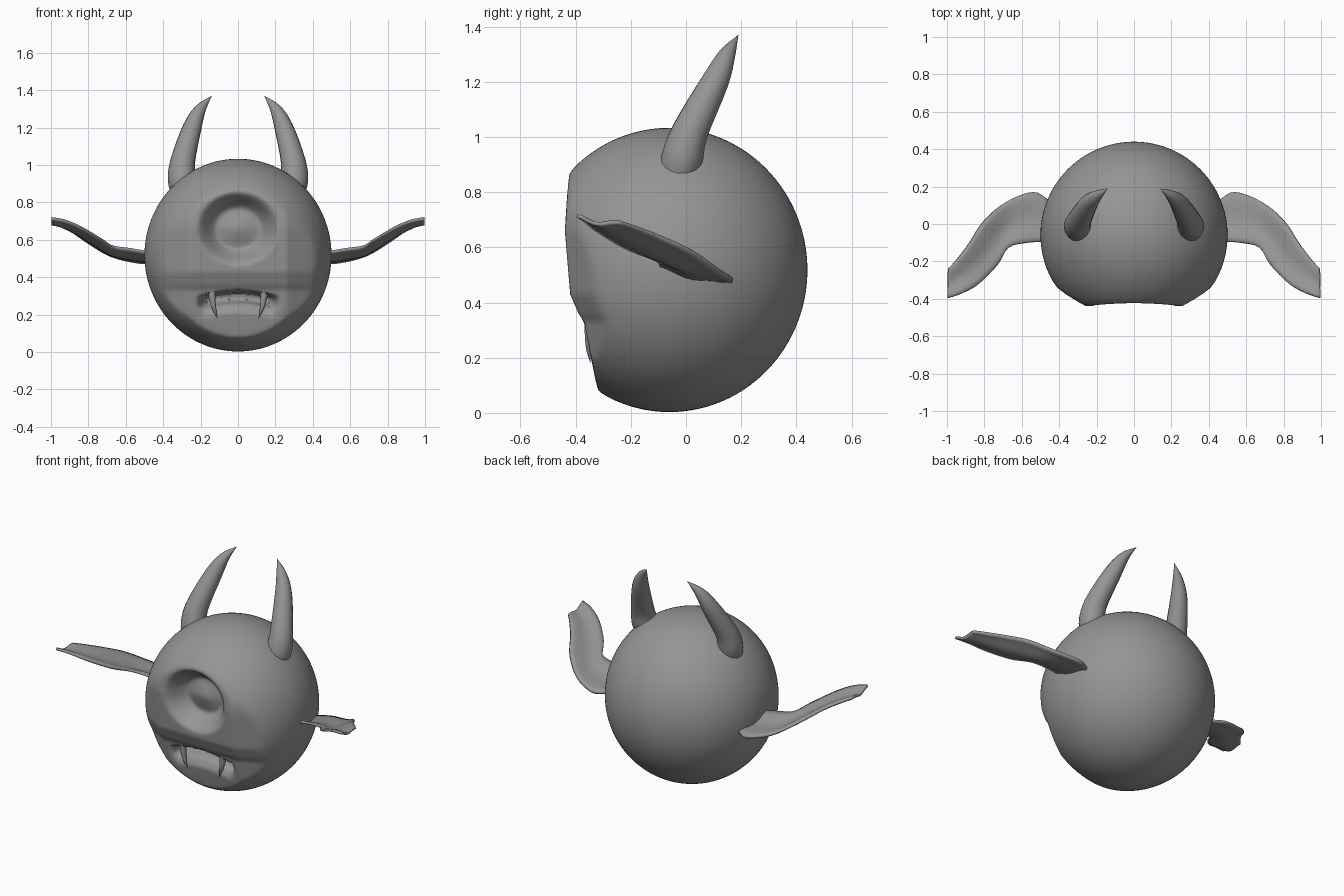
import bpy, bmesh, math
from mathutils import Vector

if "Cube" in bpy.data.objects:
    bpy.data.objects.remove(bpy.data.objects["Cube"])

grey = bpy.data.materials.new("plain grey")
grey.use_nodes = True
colour = (0.3, 0.3, 0.3, 1)
grey.diffuse_color = colour
grey.node_tree.nodes["Principled BSDF"].inputs["Base Color"].default_value = colour


def add_object(name, bm, angle=40):
    bmesh.ops.recalc_face_normals(bm, faces=bm.faces)
    mesh = bpy.data.meshes.new(name)
    bm.to_mesh(mesh)
    bm.free()
    mesh.materials.append(grey)
    ob = bpy.data.objects.new(name, mesh)
    bpy.context.collection.objects.link(ob)
    bpy.ops.object.select_all(action="DESELECT")
    ob.select_set(True)
    bpy.context.view_layer.objects.active = ob
    bpy.ops.object.shade_smooth_by_angle(angle=math.radians(angle))
    return ob


def step(a, b, v):
    t = min(1, max(0, (v - a) / (b - a)))
    return t * t * (3 - 2 * t)


def lerp_table(table, v):
    for (a, fa), (b, fb) in zip(table, table[1:]):
        if v <= b:
            return fa + (fb - fa) * max(0, (v - a) / (b - a))
    return table[-1][1]


def smooth_path(points, steps=4):
    """Catmull-Rom through tuples of any length."""
    pts = [Vector(p) for p in points]
    pts = [2 * pts[0] - pts[1]] + pts + [2 * pts[-1] - pts[-2]]
    out = []
    for a, b, c, d in zip(pts, pts[1:], pts[2:], pts[3:]):
        for i in range(steps):
            t = i / steps
            out.append(0.5 * (2 * b + (c - a) * t + (2 * a - 5 * b + 4 * c - d) * t * t
                              + (3 * b - a - 3 * c + d) * t ** 3))
    return out + [pts[-2]]


def mirrored(ob):
    ob.modifiers.new("Mirror", "MIRROR")
    return ob


def tapered_tube(name, points, sides=16):
    """Each point is x, y, z, radius; the last one is the tip."""
    path = smooth_path(points)
    bm = bmesh.new()
    rings = []
    for i, p in enumerate(path[:-1]):
        along = (path[i + 1] - path[max(i - 1, 0)]).to_3d().normalized()
        u = along.cross(Vector((0, 1, 0))).normalized()
        v = along.cross(u)
        rings.append([bm.verts.new(p.to_3d() + p[3] * (u * math.cos(a) + v * math.sin(a)))
                      for a in (math.tau * k / sides for k in range(sides))])
    for r, s in zip(rings, rings[1:]):
        for k in range(sides):
            bm.faces.new((r[k - 1], r[k], s[k], s[k - 1]))
    tip = bm.verts.new(path[-1].to_3d())
    for k in range(sides):
        bm.faces.new((rings[-1][k - 1], rings[-1][k], tip))
    bm.faces.new(rings[0])
    return mirrored(add_object(name, bm))


# Round body: flattened face, dished eye and recessed mouth
FACE = [(0.0, -0.31), (0.1, -0.325), (0.2, -0.345), (0.33, -0.37), (0.36, -0.39),
        (0.43, -0.42), (0.66, -0.44), (0.86, -0.43), (1.05, -0.42)]


def face_height(x, y, z):
    front = lerp_table(FACE, z) + 0.55 * max(0, abs(x) - 0.26)
    y = 0.5 * (y + front + math.sqrt((y - front) ** 2 + 0.0002))
    # eye: a bowl with a slightly domed floor
    r = math.hypot(x / 1.1, z - 0.66)
    y += 0.11 * (1 - step(0.1, 0.205, r)) - 0.02 * (1 - step(0.0, 0.11, r))
    # mouth: sharp upper lip, deep slot, soft lower lip
    drop = 0.328 - 0.7 * x * x - z
    width = 1 - step(0.16, 0.225, abs(x))
    slot = step(0, 0.015, drop) * (1 - step(0.045, 0.075, drop))
    lip = step(0, 0.015, drop) * (1 - step(0.05, 0.13, drop))
    y += width * (0.09 * slot + 0.04 * lip)
    return y


bm = bmesh.new()
bmesh.ops.create_uvsphere(bm, u_segments=128, v_segments=128, radius=1)
for v in bm.verts:
    x, y, z = v.co
    v.co = (0.5 * x, 0.5 * -z - 0.06, 0.515 * y + 0.518)
    if v.co.y < -0.15:
        v.co.y = face_height(*v.co)
add_object("body", bm, 60)

# Curved horns and fangs
tapered_tube("horns", [(0.285, -0.035, 0.84, 0.065), (0.3, -0.015, 0.92, 0.075),
                       (0.295, 0.015, 1.02, 0.066), (0.245, 0.105, 1.2, 0.05),
                       (0.2, 0.15, 1.3, 0.03), (0.14, 0.19, 1.37, 0)])
tapered_tube("fangs", [(0.137, -0.345, 0.345, 0.024), (0.138, -0.35, 0.29, 0.018),
                       (0.128, -0.352, 0.235, 0.011), (0.11, -0.347, 0.18, 0)], 10)

# Thin drooping ears, swept forward: front edge and back edge stations
FRONT = [(0.46, -0.09, 0.53), (0.58, -0.1, 0.55), (0.67, -0.125, 0.563), (0.73, -0.22, 0.6),
         (0.83, -0.32, 0.66), (0.92, -0.37, 0.7), (0.997, -0.395, 0.715)]
BACK = [(0.46, 0.13, 0.478), (0.54, 0.17, 0.48), (0.68, 0.12, 0.515), (0.8, 0.02, 0.585),
        (0.88, -0.1, 0.64), (0.945, -0.185, 0.672), (0.993, -0.24, 0.69)]
bm = bmesh.new()
COLS = 8
rows = []
for f, b in zip(smooth_path(FRONT), smooth_path(BACK)):
    row = []
    for k in range(COLS + 1):
        t = k / COLS
        p = f.lerp(b, t)
        p.z -= 0.03 * math.sin(math.pi * t) ** 2 * (1 - 0.8 * t)
        row.append(bm.verts.new(p))
    rows.append(row)
for r, s in zip(rows, rows[1:]):
    for k in range(COLS):
        bm.faces.new((r[k], r[k + 1], s[k + 1], s[k]))
ears = add_object("ears", bm)
solid = ears.modifiers.new("Thickness", "SOLIDIFY")
solid.thickness = 0.014
solid.offset = 0
mirrored(ears)
